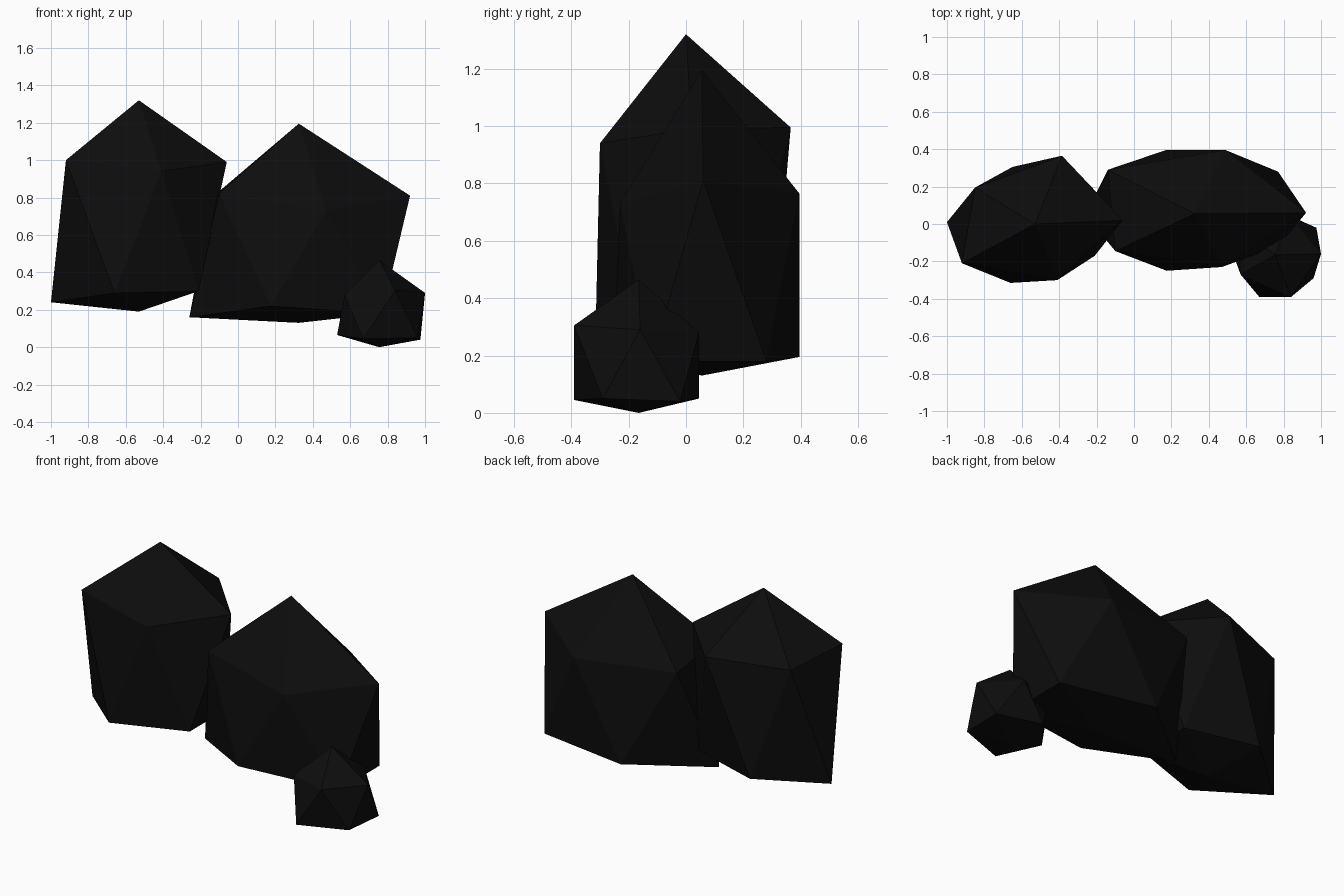
import bpy, bmesh

# near-black stone
stone = bpy.data.materials.new("dark_stone")
stone.diffuse_color = (0.004, 0.004, 0.004, 1)


def rock(name, top, bottom, upper, lower):
    """Irregular icosahedron: two tips and two staggered rings of five, from +x counter-clockwise."""
    bm = bmesh.new()
    t, b = bm.verts.new(top), bm.verts.new(bottom)
    u = [bm.verts.new(p) for p in upper]
    l = [bm.verts.new(p) for p in lower]
    for i in range(5):
        j = (i + 1) % 5
        bm.faces.new((t, u[i], u[j]))
        bm.faces.new((u[i], l[i], u[j]))
        bm.faces.new((l[i], l[j], u[j]))
        bm.faces.new((b, l[j], l[i]))
    bmesh.ops.recalc_face_normals(bm, faces=bm.faces)
    mesh = bpy.data.meshes.new(name)
    bm.to_mesh(mesh)
    bm.free()
    mesh.materials.append(stone)
    obj = bpy.data.objects.new(name, mesh)
    bpy.context.collection.objects.link(obj)
    return obj


# tall rock on the left
rock("left_rock", (-0.53, 0.0, 1.32), (-0.53, 0.0, 0.19),
     [(-0.06, 0.02, 0.99), (-0.385, 0.365, 0.995), (-0.85, 0.195, 0.97),
      (-0.92, -0.21, 1.0), (-0.41, -0.30, 0.94)],
     [(-0.21, 0.18, 0.30), (-0.65, 0.305, 0.29), (-1.0, 0.01, 0.24),
      (-0.66, -0.315, 0.29), (-0.21, -0.17, 0.30)])

# wide rock on the right
rock("right_rock", (0.325, 0.055, 1.195), (0.325, 0.055, 0.13),
     [(0.92, 0.06, 0.81), (0.49, 0.395, 0.765), (-0.14, 0.29, 0.80),
      (-0.10, -0.145, 0.82), (0.47, -0.23, 0.73)],
     [(0.77, 0.28, 0.18), (0.17, 0.395, 0.195), (-0.26, 0.05, 0.16),
      (0.175, -0.25, 0.22), (0.77, -0.12, 0.18)])

# small rock at the front
rock("small_rock", (0.755, -0.165, 0.465), (0.755, -0.165, 0.0),
     [(1.0, -0.16, 0.29), (0.83, 0.045, 0.28), (0.58, -0.04, 0.28),
      (0.57, -0.27, 0.28), (0.84, -0.39, 0.305)],
     [(0.975, -0.02, 0.04), (0.69, 0.045, 0.05), (0.53, -0.16, 0.065),
      (0.67, -0.39, 0.045), (0.96, -0.29, 0.05)])
